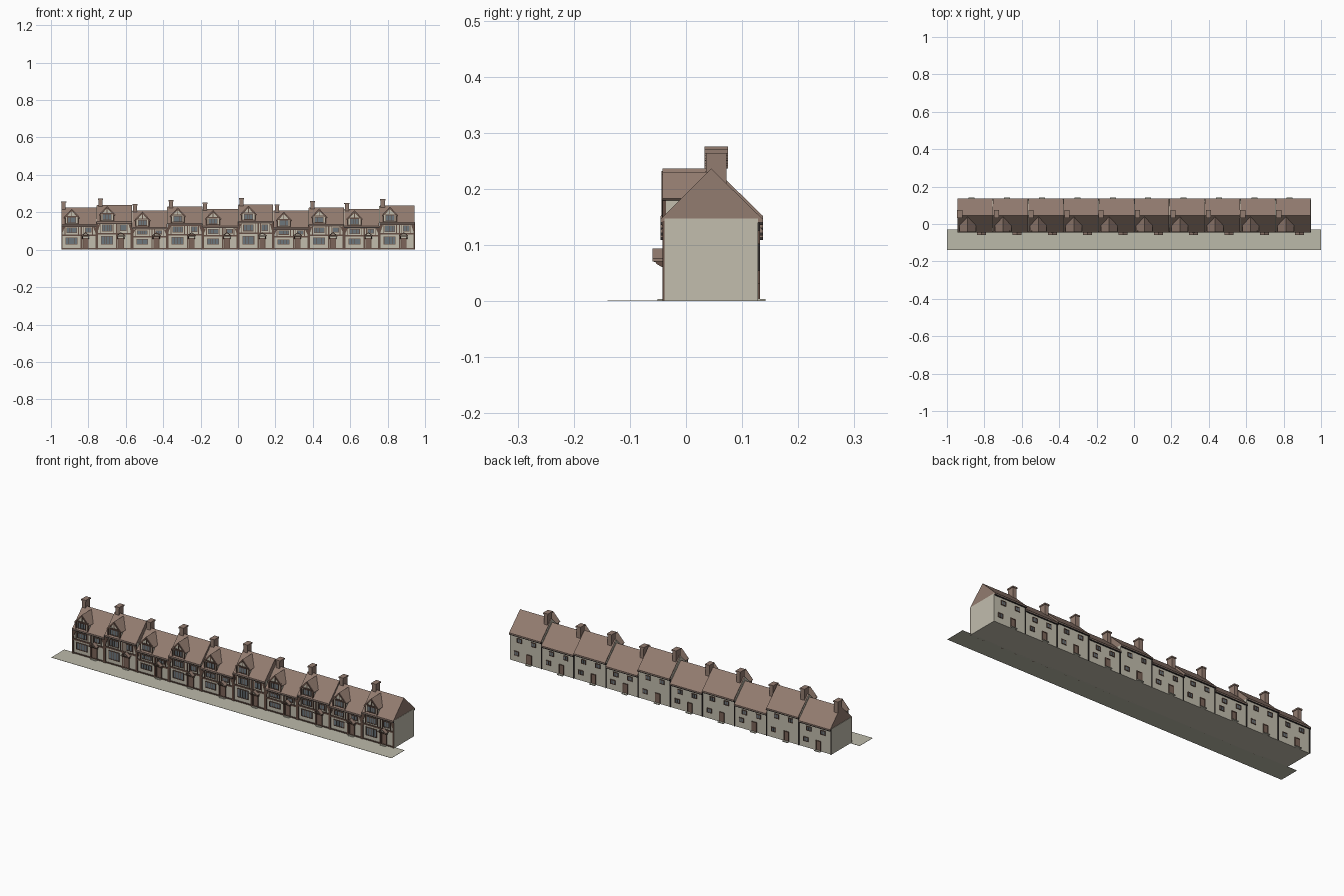
import bpy, bmesh

cube = bpy.data.objects.get("Cube")
if cube:
    bpy.data.objects.remove(cube)


def material(name, rgb):
    m = bpy.data.materials.new(name)
    m.use_nodes = True
    m.diffuse_color = (*rgb, 1)
    m.node_tree.nodes["Principled BSDF"].inputs["Base Color"].default_value = (*rgb, 1)
    return m


PLASTER = material("cream_plaster", (.54, .51, .42))
TILE = material("brown_tile", (.29, .2, .16))
TIMBER = material("dark_timber", (.13, .078, .058))
GLASS = material("grey_blue_glass", (.15, .18, .2))
DOOR = material("brown_door", (.2, .13, .1))
PIPE = material("dark_iron", (.035, .03, .028))
PAVING = material("pale_paving", (.5, .49, .4))


class Part:
    """Collects simple solids into one named, single-colour object."""

    def __init__(self, name, mat):
        self.name, self.mat, self.bm = name, mat, bmesh.new()

    def prism(self, profile, axis, a, b):
        # Extrude a 2D profile along x or y from a to b
        def place(p, t):
            return (t, p[0], p[1]) if axis == "x" else (p[0], t, p[1])
        lo = [self.bm.verts.new(place(p, a)) for p in profile]
        hi = [self.bm.verts.new(place(p, b)) for p in profile]
        self.bm.faces.new(lo)
        self.bm.faces.new(hi[::-1])
        n = len(profile)
        for i in range(n):
            j = (i + 1) % n
            self.bm.faces.new((lo[i], hi[i], hi[j], lo[j]))

    def box(self, x0, x1, y0, y1, z0, z1):
        self.prism([(x0, z0), (x1, z0), (x1, z1), (x0, z1)], "y", y0, y1)

    def finish(self):
        bmesh.ops.recalc_face_normals(self.bm, faces=self.bm.faces)
        mesh = bpy.data.meshes.new(self.name)
        self.bm.to_mesh(mesh)
        self.bm.free()
        mesh.materials.append(self.mat)
        bpy.context.collection.objects.link(bpy.data.objects.new(self.name, mesh))


FRONT, BACK, RIDGE_Y = -.038, .128, .045
WIDTH = .189


def window(frame, glass, x0, x1, z0, z1, y, out, panes):
    # Timber surround, thin glass plate and glazing bars; out is -1 front, 1 back
    def slab(part, a, b, c, d, depth):
        part.box(a, b, min(y, y + out * depth), max(y, y + out * depth), c, d)
    t = .003
    slab(frame, x0 - t, x1 + t, z0 - t, z0, .004)
    slab(frame, x0 - t, x1 + t, z1, z1 + t, .004)
    slab(frame, x0 - t, x0, z0, z1, .004)
    slab(frame, x1, x1 + t, z0, z1, .004)
    slab(glass, x0, x1, z0, z1, .0015)
    for i in range(1, panes):
        x = x0 + (x1 - x0) * i / panes
        slab(frame, x - .001, x + .001, z0, z1, .003)


def house(number, left, ridge, chimney_offset):
    eave = ridge - .093
    right = left + WIDTH
    parts = {}
    for name, mat in (("walls", PLASTER), ("roof", TILE), ("timber", TIMBER),
                      ("windows", GLASS), ("doors", DOOR), ("gutters", PIPE),
                      ("chimney", TILE), ("dormer", PLASTER), ("dormer_roof", TILE),
                      ("canopy", TILE), ("steps", PAVING), ("roof_verges", PLASTER)):
        parts[name] = Part(f"house_{number}_{name}", mat)
    timber, glass = parts["timber"], parts["windows"]

    # Main body and pitched roof, with pale verges on the party wall
    parts["walls"].box(left, right, FRONT, BACK, 0, eave + .004)
    parts["roof"].prism([(-.045, eave - .003), (-.045, eave + .003), (RIDGE_Y, ridge),
                         (.137, eave + .003), (.137, eave - .003)],
                        "x", left + .002, right - .001)
    if number > 1:
        parts["roof_verges"].prism([(-.04, eave), (RIDGE_Y, ridge - .003), (.13, eave)],
                                   "x", left - .001, left + .002)

    # Gutters and rear downpipe
    for y0, y1 in ((-.045, -.04), (.131, .137)):
        parts["gutters"].box(left, right, y0, y1, eave - .007, eave - .002)
    parts["gutters"].box(left, left + .004, BACK, BACK + .004, 0, eave)

    # Chimney stack, cap and pot
    cx = left + chimney_offset
    stack = parts["chimney"]
    stack.box(cx - .011, cx + .011, .036, .072, ridge - .04, ridge + .03)
    stack.box(cx - .014, cx + .014, .033, .075, ridge + .027, ridge + .034)

    # Gabled dormer
    dx = left + .056
    base, peak, spring = eave, ridge - .006, ridge - .047
    parts["dormer"].prism([(dx - .036, base), (dx - .036, spring), (dx, peak - .004),
                           (dx + .036, spring), (dx + .036, base)], "y", -.039, .0)
    for s in (-1, 1):
        slope = [(dx, peak), (dx + s * .044, spring - .006),
                 (dx + s * .04, spring - .01), (dx, peak - .006)]
        parts["dormer_roof"].prism(slope, "y", -.042, .038)
        timber.prism([(dx, peak - .004), (dx + s * .041, spring - .008),
                      (dx + s * .036, spring - .01), (dx, peak - .012)], "y", -.044, -.041)
        timber.box(dx + s * .034 - .003, dx + s * .034 + .003, -.042, -.036, base, spring)
    timber.box(dx - .036, dx + .036, -.042, -.036, spring - .002, spring + .003)
    timber.box(dx - .002, dx + .002, -.041, -.036, spring, peak - .008)
    window(timber, glass, dx - .021, dx + .021, eave + .014, spring - .006, -.039, -1, 3)

    # Front timber framing
    floor = eave * .56
    for z, h in ((.003, .005), (floor, .008), (eave - .01, .009)):
        timber.box(left, right, FRONT - .004, FRONT, z, z + h)
    for f in (0, .104, .182):
        timber.box(left + f, left + f + .007, FRONT - .004, FRONT, 0, eave)
    for f in (.018, .09, .118, .165):
        timber.box(left + f, left + f + .004, FRONT - .003, FRONT, floor, eave)
    for f, s in ((.007, 1), (.182, -1)):
        a = left + f
        timber.prism([(a, eave - .012), (a + s * .012, eave - .01),
                      (a, floor + .018), (a, floor + .012)], "y", FRONT - .003, FRONT)

    # Front windows
    top = eave - .016
    window(timber, glass, left + .031, left + .081, floor + .018, top, FRONT, -1, 4)
    window(timber, glass, left + .129, left + .158, floor + .02, top, FRONT, -1, 2)
    window(timber, glass, left + .026, left + .084, .03, floor - .012, FRONT, -1, 4)

    # Front door under a gabled canopy on brackets
    px = left + .13
    parts["doors"].box(px - .012, px + .012, FRONT - .002, FRONT, .004, .058)
    for s in (-1, 1):
        timber.box(px + s * .014 - .002, px + s * .014 + .002, FRONT - .004, FRONT, 0, .062)
        bx = px + s * .017
        timber.prism([(FRONT, .058), (FRONT, .072), (-.056, .072), (-.052, .066)],
                     "x", bx - .002, bx + .002)
        parts["canopy"].prism([(px, .094), (px + s * .024, .076), (px + s * .024, .071),
                               (px, .088)], "y", -.06, FRONT)
    timber.box(px - .014, px + .014, FRONT - .004, FRONT, .058, .062)
    timber.box(px - .02, px + .02, -.057, -.053, .07, .075)
    parts["steps"].box(px - .016, px + .016, -.051, FRONT, 0, .004)

    # Rear door and windows
    rx = left + .076
    parts["doors"].box(rx - .011, rx + .011, BACK, BACK + .002, .004, .05)
    for s in (-1, 1):
        timber.box(rx + s * .013 - .002, rx + s * .013 + .002, BACK, BACK + .004, 0, .054)
    timber.box(rx - .015, rx + .015, BACK, BACK + .004, .05, .054)
    parts["steps"].box(rx - .016, rx + .016, BACK, .142, 0, .004)
    for f, z in ((.05, eave - .038), (.133, eave - .038), (.15, .034)):
        window(timber, glass, left + f - .011, left + f + .011, z, z + .018, BACK, 1, 2)

    for part in parts.values():
        part.finish()


# Terrace of ten houses with stepped ridges
ridges = (.225, .24, .21, .231, .218, .242, .209, .226, .217, .236)
stacks = (.013, .021, .016, .02, .012, .019, .02, .021, .015, .018)
for i, (ridge, offset) in enumerate(zip(ridges, stacks)):
    house(i + 1, (i - 5) * WIDTH, ridge, offset)

# Pavement along the front
pavement = Part("pavement", PAVING)
pavement.box(-1, 1, -.14, -.03, 0, .001)
pavement.finish()
